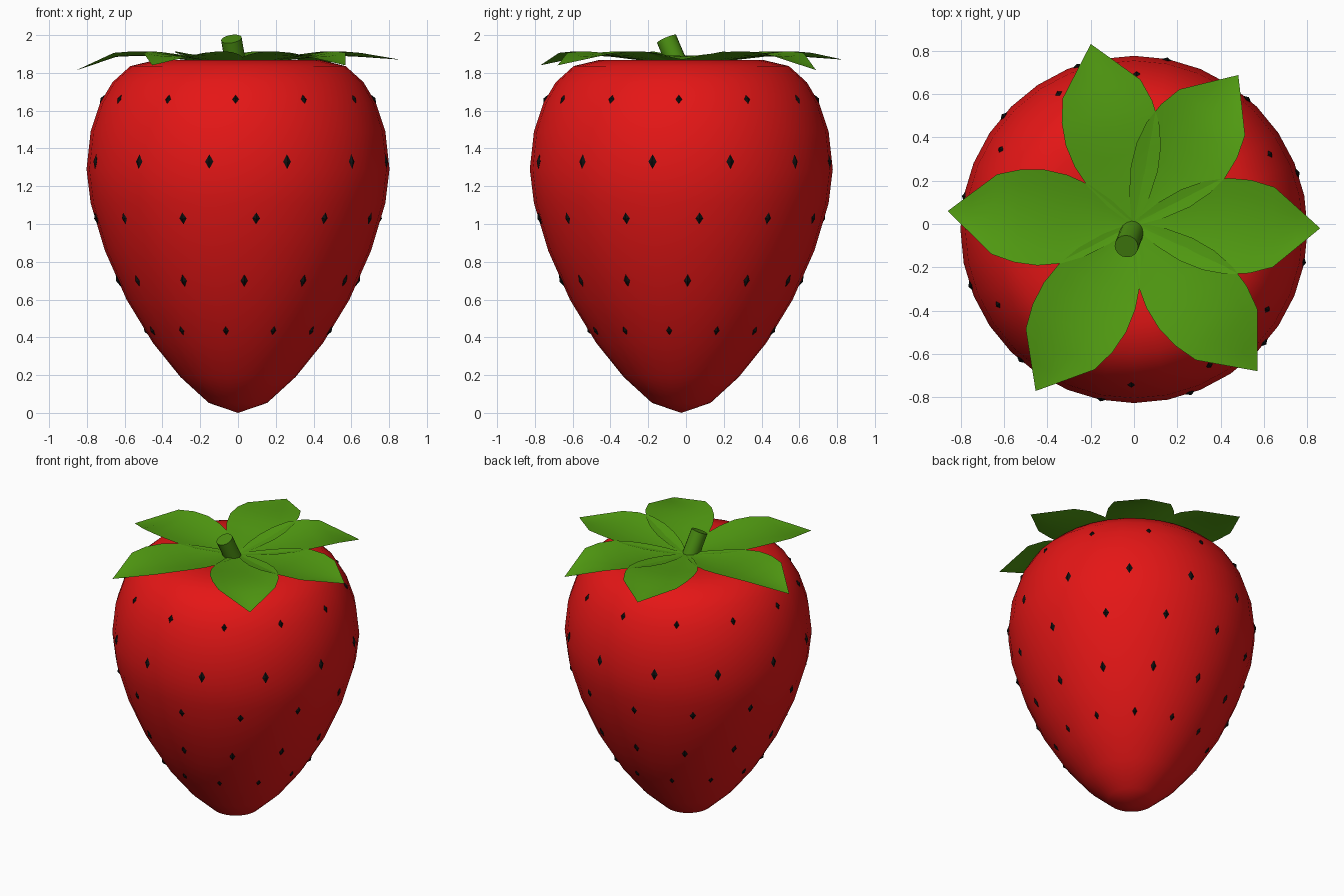
import bpy, bmesh
from math import sin, cos, pi, radians
from mathutils import Vector, Matrix

if "Cube" in bpy.data.objects:
    bpy.data.objects.remove(bpy.data.objects["Cube"])

CY = -0.025  # fruit axis in y


def material(name, rgb):
    m = bpy.data.materials.new(name)
    m.diffuse_color = (*rgb, 1)
    m.use_nodes = True
    m.node_tree.nodes["Principled BSDF"].inputs["Base Color"].default_value = m.diffuse_color
    return m


RED = material("red", (0.78, 0.008, 0.008))
GREEN = material("leaf_green", (0.085, 0.34, 0.006))
STEM = material("stem_green", (0.07, 0.27, 0.006))
BLACK = material("seed_black", (0.005, 0.005, 0.005))


def finish(bm, name, mat, smooth):
    me = bpy.data.meshes.new(name)
    bm.to_mesh(me)
    bm.free()
    ob = bpy.data.objects.new(name, me)
    bpy.context.collection.objects.link(ob)
    me.materials.append(mat)
    if smooth:
        bpy.ops.object.select_all(action='DESELECT')
        ob.select_set(True)
        bpy.context.view_layer.objects.active = ob
        bpy.ops.object.shade_smooth_by_angle(angle=radians(smooth))
    return ob


def lerp(table, t):
    for (a, va), (b, vb) in zip(table, table[1:]):
        if t <= b:
            return va + (vb - va) * (t - a) / (b - a)
    return table[-1][1]


# Fruit body: lathed profile (radius, z) with a dimple on top
PROFILE = [(0, 0), (0.155, 0.053), (0.305, 0.19), (0.45, 0.37), (0.59, 0.60),
           (0.705, 0.86), (0.78, 1.11), (0.802, 1.29), (0.78, 1.49),
           (0.73, 1.64), (0.665, 1.75), (0.57, 1.836), (0.44, 1.867),
           (0.30, 1.868), (0.15, 1.835), (0, 1.81)]
bm = bmesh.new()
vs = [bm.verts.new((r, CY, z)) for r, z in PROFILE]
es = [bm.edges.new(p) for p in zip(vs, vs[1:])]
bmesh.ops.spin(bm, geom=vs + es, cent=(0, CY, 0), axis=(0, 0, 1),
               angle=2 * pi, steps=32)
bmesh.ops.remove_doubles(bm, verts=bm.verts, dist=0.0005)
bmesh.ops.recalc_face_normals(bm, faces=bm.faces)
finish(bm, "fruit_body", RED, 60)

# Seeds: five rings of twelve flattened diamonds, (z, start angle, width, height)
side = [(z, r) for r, z in PROFILE[:12]]
bm = bmesh.new()
for z, start, w, h in [(1.66, -1, 0.034, 0.052), (1.33, 19, 0.044, 0.08),
                       (1.03, 7.3, 0.042, 0.066), (0.70, 3, 0.036, 0.07),
                       (0.435, -7.5, 0.03, 0.054)]:
    r = lerp(side, z)
    slope = (lerp(side, z + 0.05) - lerp(side, z - 0.05)) / 0.1
    for k in range(12):
        a = radians(start + 30 * k)
        out, tan = Vector((sin(a), -cos(a), 0)), Vector((cos(a), sin(a), 0))
        up = (Vector((0, 0, 1)) + out * slope).normalized()
        nor = up.cross(tan)
        rot = Matrix((tan, nor, up)).transposed().to_4x4()
        mat = (Matrix.Translation(out * r + Vector((0, CY, z))) @ rot
               @ Matrix.Diagonal((w / 2, 0.012, h / 2, 1)))
        bmesh.ops.create_uvsphere(bm, u_segments=4, v_segments=2, radius=1, matrix=mat)
bmesh.ops.recalc_face_normals(bm, faces=bm.faces)
finish(bm, "seeds", BLACK, 0)

# Leaves: cupped blades with pointed tips, (direction, length, tip height)
WIDTH = [(0, 0.012), (0.125, 0.10), (0.25, 0.165), (0.375, 0.205), (0.5, 0.222),
         (0.625, 0.215), (0.75, 0.185), (0.875, 0.093), (1, 0)]
RISE = [(0, 1.845), (0.25, 1.862), (0.5, 1.886), (0.625, 1.89), (0.75, 1.885)]
COLS = 6
for i, (ang, length, tip) in enumerate([(103.5, 0.855, 1.87), (55, 0.84, 1.815),
                                        (-1.3, 0.86, 1.87), (-50, 0.887, 1.84),
                                        (-120.5, 0.895, 1.84), (176, 0.862, 1.812)]):
    a = radians(ang)
    d, p = Vector((cos(a), sin(a), 0)), Vector((-sin(a), cos(a), 0))
    bm = bmesh.new()
    rows = []
    for t, w in WIDTH:
        z = lerp(RISE + [(1, tip)], t)
        rows.append([bm.verts.new(d * length * t + p * w * s
                                  + Vector((0, 0, z + 0.025 * s * s * w / 0.22)))
                     for s in (2 * c / COLS - 1 for c in range(COLS + 1))])
    for r0, r1 in zip(rows, rows[1:]):
        for c in range(COLS):
            bm.faces.new((r0[c], r1[c], r1[c + 1], r0[c + 1]))
    bmesh.ops.remove_doubles(bm, verts=bm.verts, dist=0.0005)
    bmesh.ops.recalc_face_normals(bm, faces=bm.faces)
    if sum(f.normal.z for f in bm.faces) < 0:
        bmesh.ops.reverse_faces(bm, faces=bm.faces)
    finish(bm, f"leaf_{i + 1}", GREEN, 60)

# Stem: short leaning cylinder
base, top = Vector((-0.008, -0.035, 1.82)), Vector((-0.035, -0.103, 1.98))
axis = top - base
bm = bmesh.new()
bmesh.ops.create_cone(bm, cap_ends=True, segments=16, radius1=0.055, radius2=0.055,
                      depth=axis.length,
                      matrix=Matrix.Translation((base + top) / 2)
                      @ axis.to_track_quat('Z', 'Y').to_matrix().to_4x4())
finish(bm, "stem", STEM, 40)
